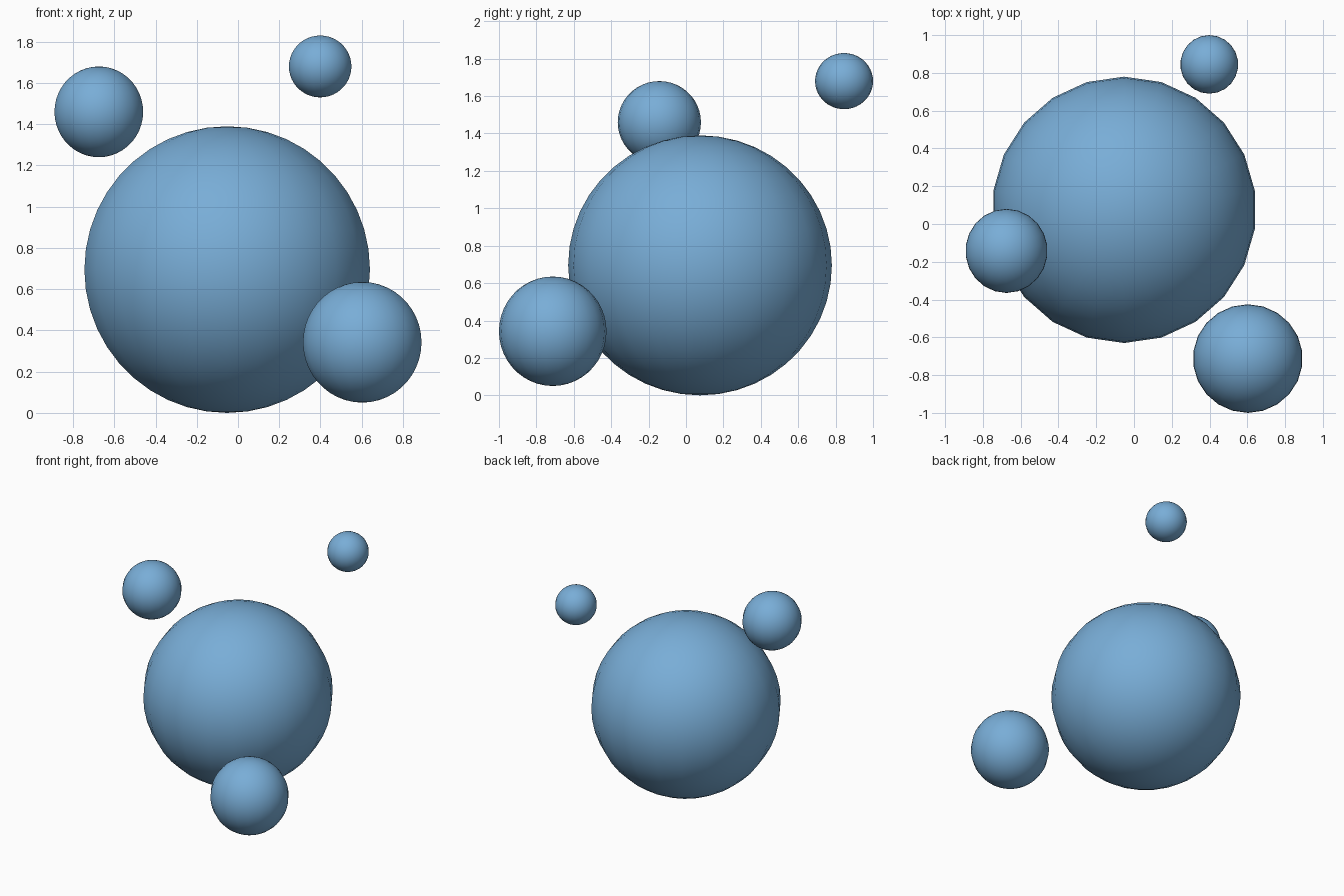
import bpy, bmesh
from mathutils import Vector

if "Cube" in bpy.data.objects:
    bpy.data.objects.remove(bpy.data.objects["Cube"])

# Single flat blue
blue = bpy.data.materials.new("soft_blue")
blue.diffuse_color = (0.19, 0.42, 0.68, 1.0)
blue.use_nodes = True
blue.node_tree.nodes["Principled BSDF"].inputs["Base Color"].default_value = blue.diffuse_color


def ball(name, low, high, segments=22, rings=22):
    """Smooth UV sphere fitted exactly to the box low..high."""
    bm = bmesh.new()
    bmesh.ops.create_uvsphere(bm, u_segments=segments, v_segments=rings, radius=1)
    low, high = Vector(low), Vector(high)
    center, half = (low + high) / 2, (high - low) / 2
    extent = [max(abs(v.co[i]) for v in bm.verts) for i in range(3)]
    for v in bm.verts:
        v.co = Vector([v.co[i] / extent[i] * half[i] for i in range(3)])
    for f in bm.faces:
        f.smooth = True
    mesh = bpy.data.meshes.new(name)
    bm.to_mesh(mesh)
    bm.free()
    mesh.materials.append(blue)
    obj = bpy.data.objects.new(name, mesh)
    obj.location = center
    bpy.context.collection.objects.link(obj)


# Large central ball and three smaller ones floating around it
ball("large_ball", (-0.745, -0.63, 0.0), (0.64, 0.78, 1.39))
ball("lower_front_ball", (0.315, -1.0, 0.05), (0.89, -0.425, 0.635))
ball("upper_left_ball", (-0.89, -0.365, 1.24), (-0.46, 0.08, 1.68))
ball("upper_back_ball", (0.247, 0.69, 1.53), (0.55, 1.0, 1.83))
